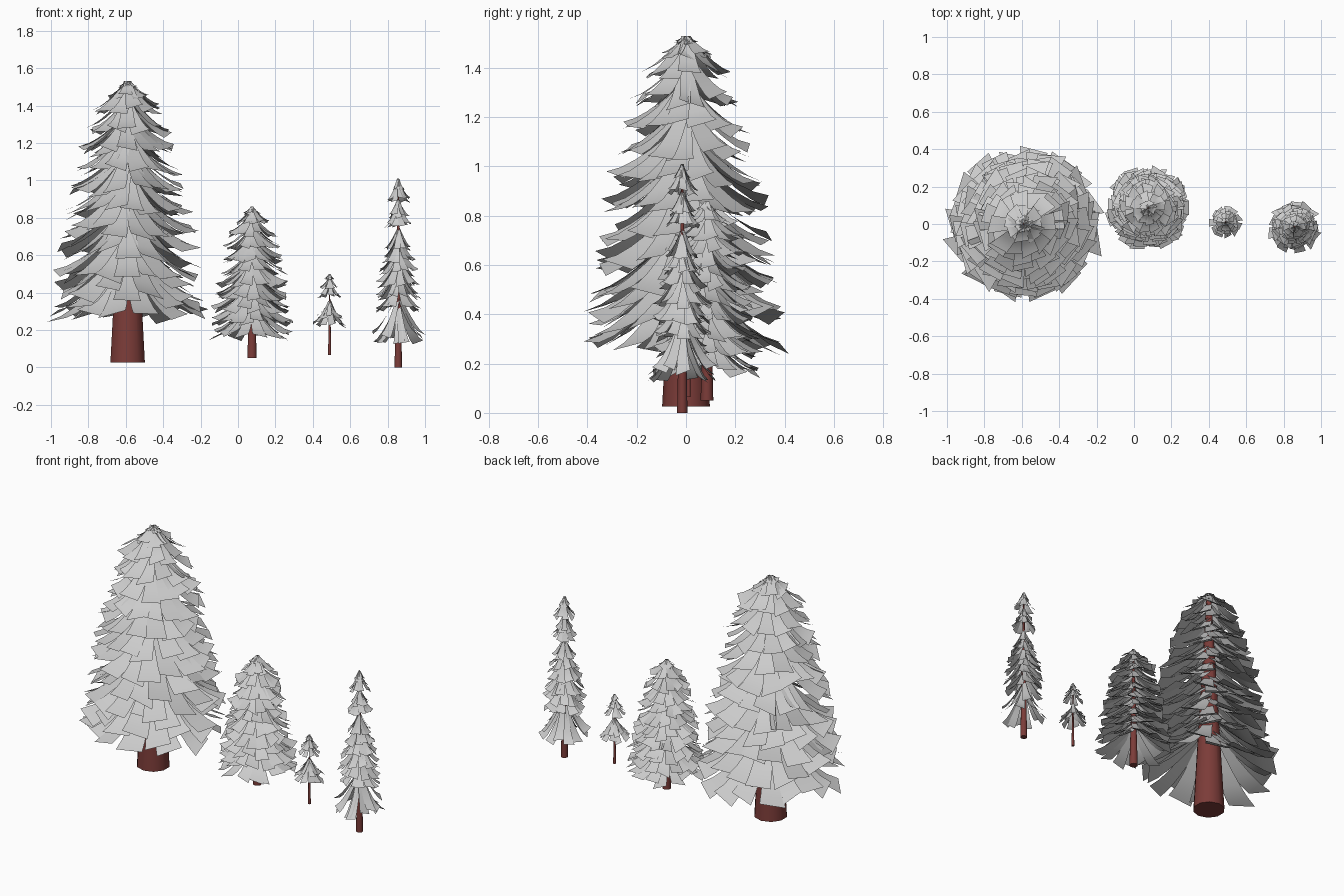
import bpy, bmesh, random
from math import sin, cos, pi
from mathutils import Vector

if "Cube" in bpy.data.objects:
    bpy.data.objects.remove(bpy.data.objects["Cube"])

random.seed(11)
bark = bpy.data.materials.new("bark")
bark.diffuse_color = (0.2, 0.045, 0.04, 1)
bark.use_nodes = True
bark.node_tree.nodes["Principled BSDF"].inputs["Base Color"].default_value = bark.diffuse_color


def finish(bm, name, material=None):
    me = bpy.data.meshes.new(name)
    bm.to_mesh(me)
    bm.free()
    ob = bpy.data.objects.new(name, me)
    bpy.context.collection.objects.link(ob)
    for p in me.polygons:
        p.use_smooth = len(p.vertices) == 4
    if material:
        me.materials.append(material)
        # keep the cut ends of the trunk crisp
        bpy.context.view_layer.objects.active = ob
        ob.select_set(True)
        bpy.ops.object.shade_smooth_by_angle(angle=0.9)
        ob.select_set(False)


def trunk(name, x, y, z0, z1, radius):
    bm = bmesh.new()
    bmesh.ops.create_cone(bm, cap_ends=True, segments=10, radius1=radius,
                          radius2=radius * 0.15, depth=z1 - z0)
    bmesh.ops.translate(bm, verts=bm.verts, vec=(x, y, (z0 + z1) / 2))
    finish(bm, name, bark)


def branch(bm, base, ang, reach, drop, r0, width):
    # one curved, drooping card that widens towards its tip
    out = Vector((cos(ang), sin(ang), 0))
    side = Vector((-sin(ang), cos(ang), 0))
    roll = random.uniform(-0.4, 0.4)
    skew = random.uniform(-0.2, 0.2) * width
    prev = None
    for i in range(6):
        t = i / 5
        mid = base + out * (r0 + (reach - r0) * t) + Vector((0, 0, drop * (1 - t) ** 1.4))
        half = width * (0.4 + 0.6 * t) / 2
        across = side * half + Vector((0, 0, half * roll * t)) + out * skew * t
        row = [bm.verts.new(mid - across), bm.verts.new(mid + across)]
        if prev:
            bm.faces.new((prev[0], row[0], row[1], prev[1]))
        prev = row


def foliage(name, x, y, z0, z1, radius, width, cards, runs):
    bm = bmesh.new()
    rmax = runs[0][3]
    for n, za, zb, ra, rb, da, db in runs:
        for i in range(n):
            t = i / (n - 1)
            z, drop = za + (zb - za) * t, da + (db - da) * t
            r = ra + (rb - ra) * t ** 1.5
            count = max(6, round(cards * (0.5 + 0.5 * r / rmax)))
            start = random.uniform(0, 2 * pi)
            r0 = min(r * 0.25, max(0.003, 0.6 * radius * (z1 - z) / (z1 - z0)))
            for k in range(count):
                ang = start + 2 * pi * (k + random.uniform(-0.3, 0.3)) / count
                dz = drop * random.uniform(-0.05, 0.25)
                branch(bm, Vector((x, y, z + dz)), ang, r * random.uniform(0.89, 1.03),
                       min(drop, z1 + 0.025 - z - dz), r0, width * (0.35 + 0.65 * r / rmax))
    finish(bm, name)


# name, x, y, trunk base, trunk top, trunk radius, card width, cards per tier,
# runs of tiers: (tiers, first and last tip height, reach, drop)
trees = [
    ("large_pine", -0.59, 0, 0.025, 1.505, 0.097, 0.15, 18, [
        (11, 0.26, 1.36, 0.405, 0.185, 0.27, 0.15),
        (2, 1.44, 1.495, 0.10, 0.04, 0.09, 0.04)]),
    ("medium_pine", 0.075, 0.085, 0.05, 0.835, 0.026, 0.078, 18, [
        (9, 0.16, 0.70, 0.222, 0.13, 0.15, 0.10),
        (2, 0.765, 0.82, 0.09, 0.04, 0.075, 0.035)]),
    ("small_pine", 0.49, 0.01, 0.065, 0.475, 0.009, 0.04, 11, [
        (2, 0.22, 0.265, 0.088, 0.07, 0.11, 0.07),
        (3, 0.375, 0.47, 0.062, 0.022, 0.07, 0.03)]),
    ("slender_pine", 0.857, -0.015, 0, 0.985, 0.021, 0.06, 14, [
        (2, 0.14, 0.30, 0.138, 0.118, 0.19, 0.13),
        (5, 0.36, 0.63, 0.12, 0.065, 0.14, 0.10),
        (2, 0.75, 0.80, 0.07, 0.05, 0.10, 0.08),
        (2, 0.885, 0.95, 0.06, 0.03, 0.09, 0.05)]),
]

for name, x, y, z0, z1, radius, width, cards, runs in trees:
    trunk(name + "_trunk", x, y, z0, z1, radius)
    foliage(name + "_foliage", x, y, z0, z1, radius, width, cards, runs)
